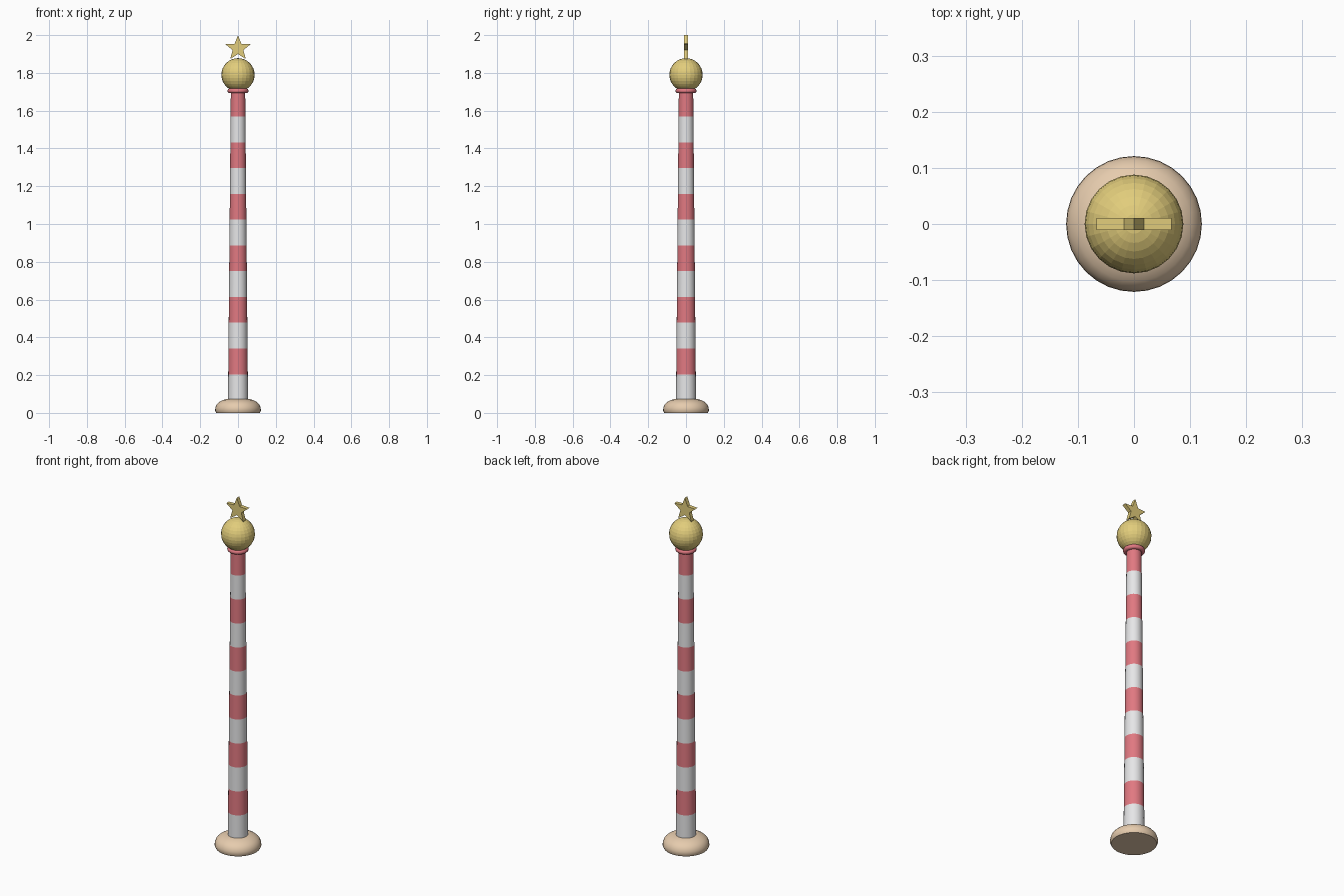
import bpy, bmesh, math

cube = bpy.data.objects.get("Cube")
if cube:
    bpy.data.objects.remove(cube, do_unlink=True)


def material(name, rgb):
    m = bpy.data.materials.new(name)
    m.use_nodes = True
    m.diffuse_color = (*rgb, 1)
    m.node_tree.nodes["Principled BSDF"].inputs["Base Color"].default_value = (*rgb, 1)
    return m


RED = material("coral red", (0.75, 0.19, 0.22))
WHITE = material("white", (0.80, 0.80, 0.81))
GOLD = material("gold", (0.76, 0.61, 0.20))
TAN = material("tan", (0.79, 0.60, 0.42))


def finish(name, bm, mats, smooth=True):
    bmesh.ops.recalc_face_normals(bm, faces=bm.faces)
    mesh = bpy.data.meshes.new(name)
    bm.to_mesh(mesh)
    bm.free()
    for m in mats:
        mesh.materials.append(m)
    obj = bpy.data.objects.new(name, mesh)
    bpy.context.collection.objects.link(obj)
    if smooth:
        bpy.ops.object.select_all(action="DESELECT")
        obj.select_set(True)
        bpy.context.view_layer.objects.active = obj
        bpy.ops.object.shade_smooth_by_angle(angle=math.radians(40))
    return obj


def lathe(profile, segments):
    """Revolve (radius, height) points about z and cap both ends."""
    bm = bmesh.new()
    rings = [[bm.verts.new((r * math.cos(math.tau * i / segments),
                            r * math.sin(math.tau * i / segments), z))
              for i in range(segments)] for r, z in profile]
    for k, (low, high) in enumerate(zip(rings, rings[1:])):
        for i in range(segments):
            j = (i + 1) % segments
            face = bm.faces.new((low[i], low[j], high[j], high[i]))
            face.material_index = k % 2
    bm.faces.new(rings[0])
    bm.faces.new(rings[-1])
    return bm


# Rounded foot
foot_profile = [(0.115, 0), (0.121, 0.012), (0.120, 0.027), (0.114, 0.043),
                (0.102, 0.056), (0.083, 0.067), (0.060, 0.074), (0.03, 0.077)]
bm = lathe(foot_profile, 32)
for face in bm.faces:
    face.material_index = 0
finish("foot", bm, [TAN])

# Tapered pole with alternating bands
BANDS, Z0, Z1 = 12, 0.068, 1.705
pole_profile = [(0.053 - 0.015 * k / BANDS, Z0 + (Z1 - Z0) * k / BANDS)
                for k in range(BANDS + 1)]
finish("striped_pole", lathe(pole_profile, 24), [WHITE, RED])

# Collar ring under the ball
bpy.ops.mesh.primitive_torus_add(major_radius=0.043, minor_radius=0.013,
                                 major_segments=24, minor_segments=10,
                                 location=(0, 0, 1.705))
collar = bpy.context.object
collar.name = "collar"
collar.data.materials.append(RED)
bpy.ops.object.shade_smooth_by_angle(angle=math.radians(40))

# Faceted ball
bm = bmesh.new()
bmesh.ops.create_uvsphere(bm, u_segments=24, v_segments=16, radius=0.088)
finish("ball", bm, [GOLD], smooth=False).location.z = 1.79

# Five-pointed star standing on the ball
bm = bmesh.new()
points = []
for i in range(10):
    radius = 0.030 if i % 2 else 0.070
    angle = math.pi / 2 + math.tau * i / 10
    points.append(bm.verts.new((radius * math.cos(angle), -0.011,
                                radius * math.sin(angle))))
face = bm.faces.new(points)
extruded = bmesh.ops.extrude_face_region(bm, geom=[face])["geom"]
bmesh.ops.translate(bm, vec=(0, 0.022, 0),
                    verts=[v for v in extruded if isinstance(v, bmesh.types.BMVert)])
finish("star", bm, [GOLD], smooth=False).location.z = 1.93
